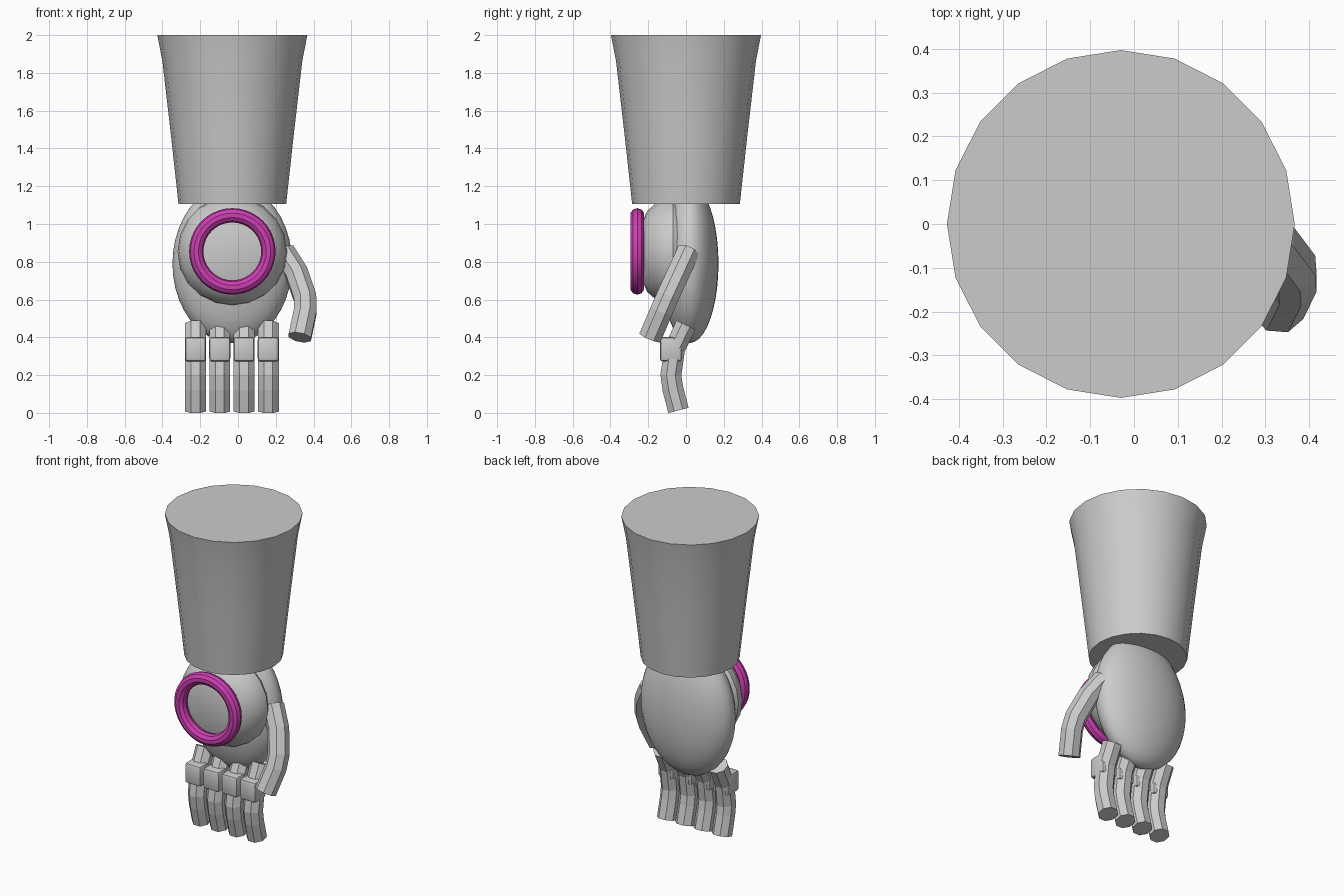
import bpy, bmesh
from math import sin, cos, pi, radians
from mathutils import Vector, Matrix

cube = bpy.data.objects.get("Cube")
if cube:
    bpy.data.objects.remove(cube)

AXIS_X = -0.03   # centre line of the arm


def material(name, colour):
    m = bpy.data.materials.new(name)
    m.use_nodes = True
    m.diffuse_color = colour
    node = next(n for n in m.node_tree.nodes if n.type == 'BSDF_PRINCIPLED')
    node.inputs["Base Color"].default_value = colour
    return m


grey = material("light grey", (0.6, 0.6, 0.6, 1))
magenta = material("magenta", (0.62, 0.05, 0.45, 1))


def finish(name, bm, mat, smooth=None):
    bmesh.ops.recalc_face_normals(bm, faces=bm.faces)
    mesh = bpy.data.meshes.new(name)
    bm.to_mesh(mesh)
    bm.free()
    mesh.materials.append(mat)
    ob = bpy.data.objects.new(name, mesh)
    bpy.context.collection.objects.link(ob)
    if smooth:
        bpy.ops.object.select_all(action='DESELECT')
        ob.select_set(True)
        bpy.context.view_layer.objects.active = ob
        bpy.ops.object.shade_smooth_by_angle(angle=radians(smooth))
    return ob


def skin(bm, rings, closed=False):
    """Bridge equal loops of points, capping the ends unless closed."""
    loops = [[bm.verts.new(p) for p in ring] for ring in rings]
    n = len(loops[0])
    pairs = list(zip(loops, loops[1:]))
    if closed:
        pairs.append((loops[-1], loops[0]))
    else:
        bm.faces.new(loops[0])
        bm.faces.new(loops[-1])
    for a, b in pairs:
        for i in range(n):
            j = (i + 1) % n
            bm.faces.new((a[i], a[j], b[j], b[i]))


def lathe(name, profile, matrix, segs, mat, smooth, closed=False):
    """Spin (radius, height) pairs around z, then place with matrix."""
    bm = bmesh.new()
    skin(bm, [[matrix @ Vector((r * cos(2 * pi * i / segs), r * sin(2 * pi * i / segs), h))
               for i in range(segs)] for r, h in profile], closed)
    return finish(name, bm, mat, smooth)


def tube(name, path, radius):
    """Sweep an octagon along a bent path."""
    pts = [Vector(p) for p in path]
    bm = bmesh.new()
    rings = []
    for k, p in enumerate(pts):
        t = (pts[min(k + 1, len(pts) - 1)] - pts[max(k - 1, 0)]).normalized()
        x = Vector((1, 0, 0))
        u = (x - t * t.dot(x)).normalized()
        v = t.cross(u)
        angles = [pi / 8 + i * pi / 4 for i in range(8)]
        rings.append([p + radius * (u * cos(a) + v * sin(a)) for a in angles])
    skin(bm, rings)
    return finish(name, bm, grey)


# Forearm
lathe("forearm", [(0.285, 1.105), (0.325, 1.47), (0.37, 1.86), (0.397, 2.0)],
      Matrix.Translation((AXIS_X, 0, 0)), 20, grey, 30)

# Palm
bm = bmesh.new()
bmesh.ops.create_uvsphere(bm, u_segments=32, v_segments=20, radius=1,
                          matrix=Matrix.Translation((AXIS_X, 0.02, 0.79))
                          @ Matrix.Diagonal((0.317, 0.152, 0.42, 1)))
finish("palm", bm, grey, 40)

# Rounded mount on the back of the hand, and the ring on it
facing = Matrix.Translation((AXIS_X, 0, 0.855)) @ Matrix.Rotation(pi / 2, 4, 'X')
lathe("ring_mount", [(0.25, 0), (0.29, 0.07), (0.283, 0.12), (0.25, 0.165),
                     (0.215, 0.205), (0.17, 0.225)], facing, 20, grey, 30)
section = [(0.191 + 0.038 * cos(i * pi / 5), 0.258 + 0.038 * sin(i * pi / 5)) for i in range(10)]
lathe("ring", section, facing, 40, magenta, 30, closed=True)

# Fingers with knuckle blocks
for i, finger in enumerate(("little", "ring", "middle", "index")):
    x = -0.225 + i * 0.1285
    tube(finger + "_finger", [(x, 0, 0.465), (x, -0.06, 0.34), (x, -0.08, 0.2),
                              (x, -0.07, 0.13), (x, -0.04, 0.013)], 0.06)
    bm = bmesh.new()
    bmesh.ops.create_cube(bm, size=1, matrix=Matrix.Translation((x, -0.08, 0.337))
                          @ Matrix.Diagonal((0.112, 0.116, 0.13, 1)))
    bmesh.ops.bevel(bm, geom=bm.edges[:], offset=0.016, segments=2, profile=0.5,
                    affect='EDGES')
    finish(finger + "_knuckle", bm, grey, 35)

# Thumb
tube("thumb", [(0.24, 0.01, 0.85), (0.31, -0.04, 0.74), (0.355, -0.1, 0.61),
               (0.357, -0.13, 0.54), (0.327, -0.19, 0.4)], 0.065)
